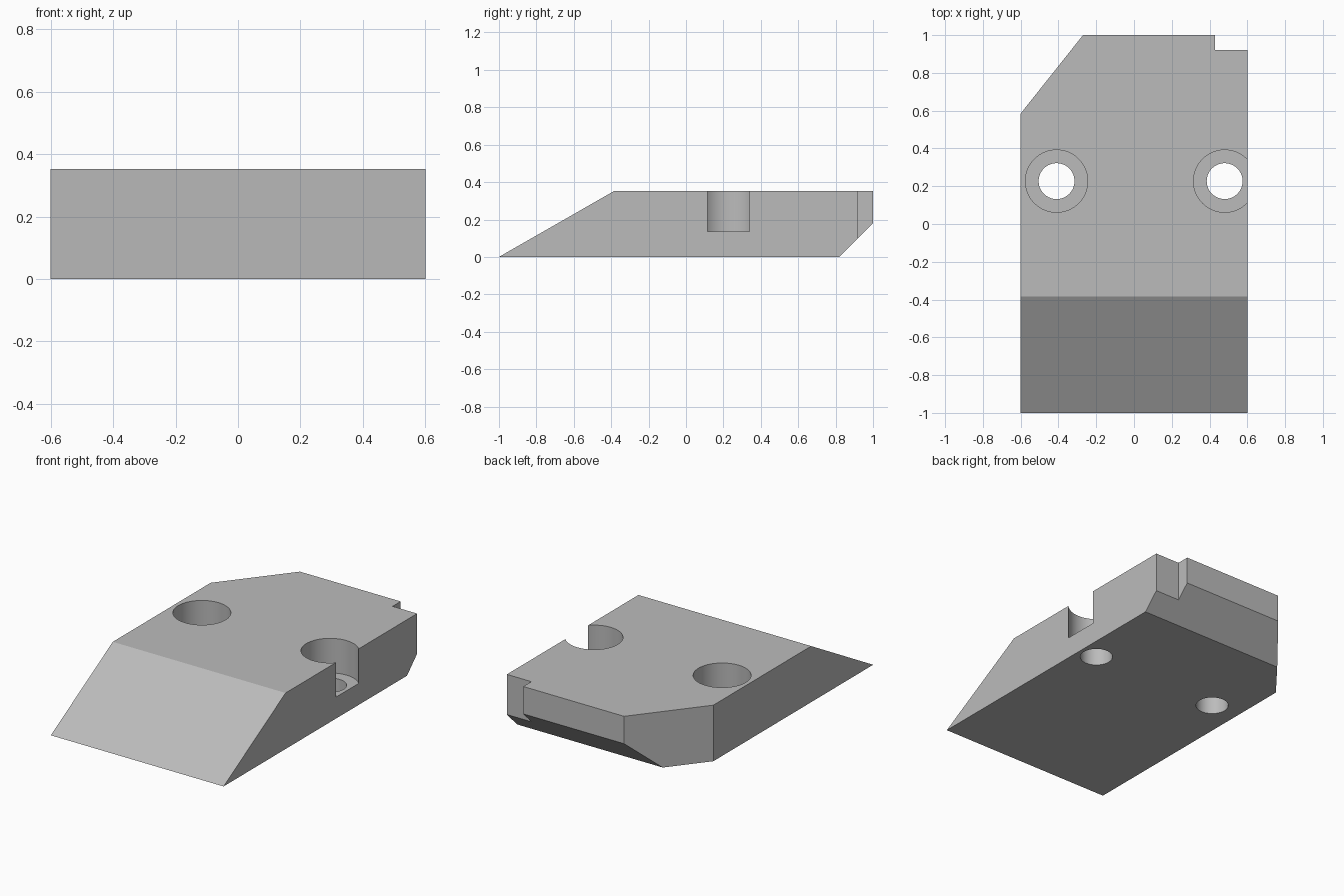
import bpy
import bmesh

if "Cube" in bpy.data.objects:
    bpy.data.objects.remove(bpy.data.objects["Cube"], do_unlink=True)

GREY = (0.5, 0.5, 0.5, 1)
TOP = 0.352
mat = bpy.data.materials.new("plain grey")
mat.use_nodes = True
mat.diffuse_color = GREY
mat.node_tree.nodes["Principled BSDF"].inputs["Base Color"].default_value = GREY


def prism(name, profile, to_3d, depth):
    """Extrude a flat profile along a vector."""
    bm = bmesh.new()
    face = bm.faces.new([bm.verts.new(to_3d(a, b)) for a, b in profile])
    out = bmesh.ops.extrude_face_region(bm, geom=[face])
    verts = [v for v in out["geom"] if isinstance(v, bmesh.types.BMVert)]
    bmesh.ops.translate(bm, verts=verts, vec=depth)
    bmesh.ops.recalc_face_normals(bm, faces=bm.faces)
    mesh = bpy.data.meshes.new(name)
    bm.to_mesh(mesh)
    bm.free()
    mesh.materials.append(mat)
    obj = bpy.data.objects.new(name, mesh)
    bpy.context.collection.objects.link(obj)
    return obj


def cylinder(name, x, y, radius, bottom, top):
    bpy.ops.mesh.primitive_cylinder_add(vertices=64, radius=radius, depth=top - bottom,
                                        location=(x, y, (bottom + top) / 2))
    obj = bpy.context.object
    obj.name = name
    obj.data.materials.append(mat)
    return obj


def boolean(target, tool, operation):
    mod = target.modifiers.new(tool.name, "BOOLEAN")
    mod.operation = operation
    mod.solver = "EXACT"
    mod.object = tool
    bpy.context.view_layer.objects.active = target
    bpy.ops.object.modifier_apply(modifier=mod.name)
    bpy.data.objects.remove(tool, do_unlink=True)


# Wedge body: side profile with sloped front and undercut back
side = [(-1, 0), (0.82, 0), (1, 0.18), (1, TOP), (-0.385, TOP)]
body = prism("wedge_block", side, lambda y, z: (-0.6, y, z), (1.2, 0, 0))

# Plan outline: clipped back corner and small step on the other corner
plan = [(-0.6, -1.1), (-0.6, 0.585), (-0.27, 1), (0.43, 1),
        (0.43, 0.92), (0.6, 0.92), (0.6, -1.1)]
outline = prism("plan_outline", plan, lambda x, y: (x, y, -0.1), (0, 0, 0.6))
boolean(body, outline, "INTERSECT")

# Counterbored screw holes, the one at the edge breaking through the side
for x in (-0.41, 0.48):
    boolean(body, cylinder("counterbore", x, 0.227, 0.165, 0.135, 0.5), "DIFFERENCE")
    boolean(body, cylinder("screw_hole", x, 0.227, 0.095, -0.1, 0.3), "DIFFERENCE")

bpy.ops.object.select_all(action="DESELECT")
body.select_set(True)
bpy.context.view_layer.objects.active = body
bpy.ops.object.shade_smooth_by_angle(angle=0.5)
